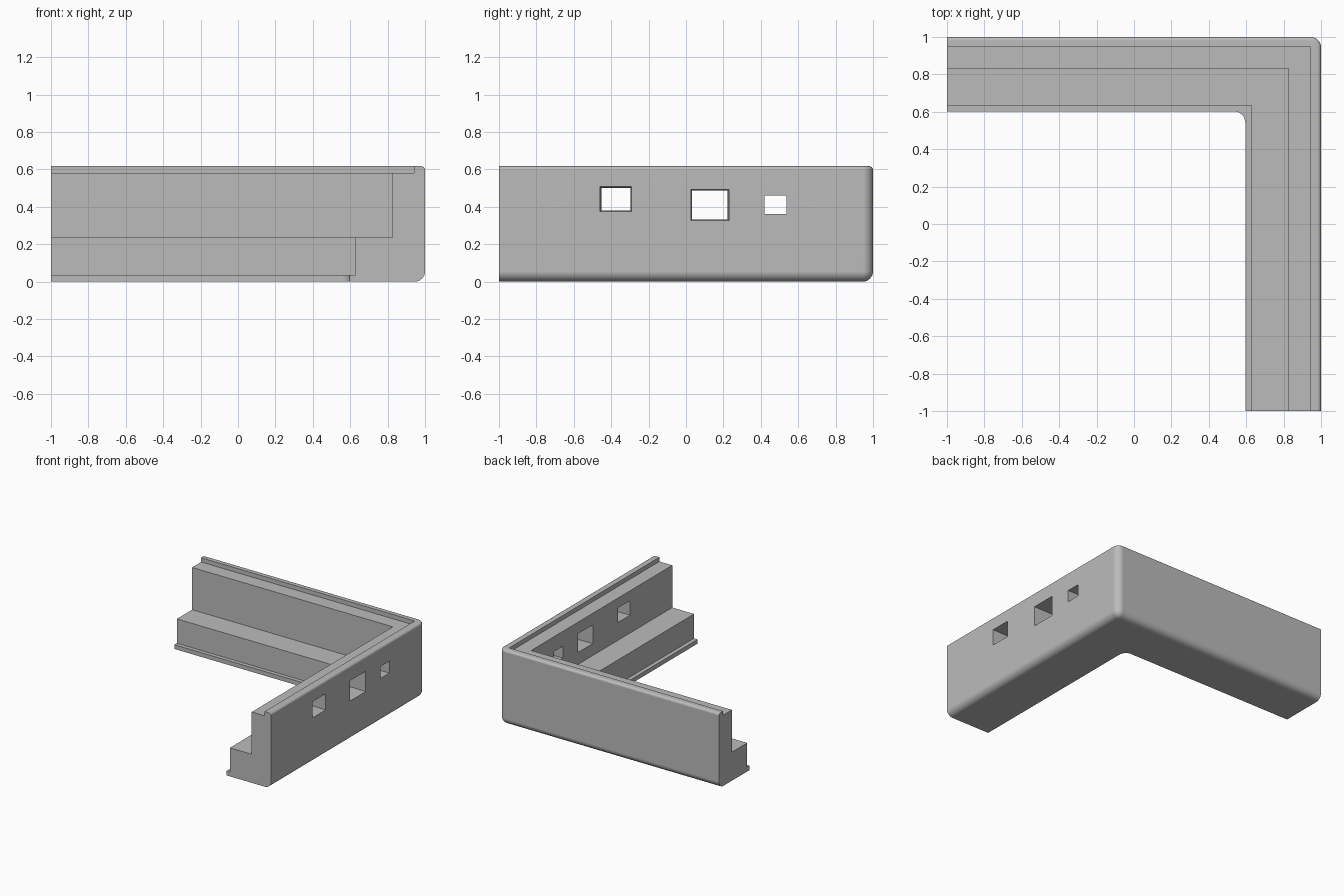
import bpy, bmesh, math

cube = bpy.data.objects.get("Cube")
if cube:
    bpy.data.objects.remove(cube, do_unlink=True)

grey = bpy.data.materials.new("plain grey")
grey.use_nodes = True
colour = (0.5, 0.5, 0.5, 1)
grey.diffuse_color = colour
grey.node_tree.nodes["Principled BSDF"].inputs["Base Color"].default_value = colour

HEIGHT, EDGE, LIP = 0.617, 0.055, 0.02
STEPS = 8
SHIFT = 0.007   # the back wing is slightly thinner than the side wing


def new_object(name, bm):
    bmesh.ops.recalc_face_normals(bm, faces=bm.faces)
    mesh = bpy.data.meshes.new(name)
    bm.to_mesh(mesh)
    bm.free()
    obj = bpy.data.objects.new(name, mesh)
    bpy.context.collection.objects.link(obj)
    return obj


def quarter(n):
    return [math.pi / 2 * i / n for i in range(n + 1)]


# Cross-section: (inset from outer face, height, plan corner radius, y shift)
profile = []
for a in quarter(STEPS):    # rounded bottom outer edge
    d = EDGE * (1 - math.sin(a))
    profile.append((d, EDGE * (1 - math.cos(a)), EDGE - d, 0))
for a in quarter(4):        # small round on the top outer edge
    d = LIP * (1 - math.cos(a))
    profile.append((d, HEIGHT - LIP * (1 - math.sin(a)), EDGE - d, 0))
# stepped inner side, from the top lip down to the foot flange
for d, z, r in ((0.058, HEIGHT, 0), (0.058, 0.582, 0), (0.175, 0.582, 0),
                (0.175, 0.235, 0), (0.373, 0.235, 0), (0.373, 0.035, 0),
                (0.405, 0.035, 0.06), (0.405, 0, 0.06)):
    profile.append((d, z, r, SHIFT))

# Sweep the cross-section around the corner
bm = bmesh.new()
rails = []
for d, z, r, shift in profile:
    x, y = 1 - d, 1 - d + shift
    path = [(-1, y)]
    path += [(x - r + r * math.sin(a), y - r + r * math.cos(a)) for a in quarter(STEPS)]
    path.append((x, -1))
    rails.append([bm.verts.new((px, py, z)) for px, py in path])
for i, rail in enumerate(rails):
    following = rails[(i + 1) % len(rails)]
    for j in range(len(rail) - 1):
        bm.faces.new((rail[j], rail[j + 1], following[j + 1], following[j]))
for end in (0, -1):
    bm.faces.new([rail[end] for rail in rails])
bmesh.ops.remove_doubles(bm, verts=bm.verts, dist=1e-5)
wall = new_object("corner_wall", bm)
wall.data.materials.append(grey)


# Window openings through the side wing, narrowing slightly inwards
def cut_window(y0, y1, z0, z1, taper):
    bm = bmesh.new()
    loops = []
    for x, t in ((0.78, taper), (1.02, 0)):
        corners = ((y0 + t, z0 + t), (y1 - t, z0 + t), (y1 - t, z1 - t), (y0 + t, z1 - t))
        loops.append([bm.verts.new((x, y, z)) for y, z in corners])
    inner, outer = loops
    bm.faces.new(inner)
    bm.faces.new(outer)
    for i in range(4):
        k = (i + 1) % 4
        bm.faces.new((inner[i], inner[k], outer[k], outer[i]))
    cutter = new_object("window_cutter", bm)
    cutter.data.materials.append(grey)
    cutter.hide_render = True
    mod = wall.modifiers.new("window", 'BOOLEAN')
    mod.operation, mod.solver, mod.object = 'DIFFERENCE', 'EXACT', cutter
    bpy.ops.object.modifier_apply(modifier=mod.name)
    bpy.data.objects.remove(cutter, do_unlink=True)


bpy.context.view_layer.objects.active = wall
wall.select_set(True)
cut_window(-0.46, -0.29, 0.374, 0.508, 0.009)
cut_window(0.025, 0.23, 0.326, 0.494, 0.009)
cut_window(0.42, 0.536, 0.362, 0.46, 0)

bpy.ops.object.shade_smooth_by_angle(angle=math.radians(30))
wall.modifiers.new("clean_shading", 'WEIGHTED_NORMAL').keep_sharp = True
